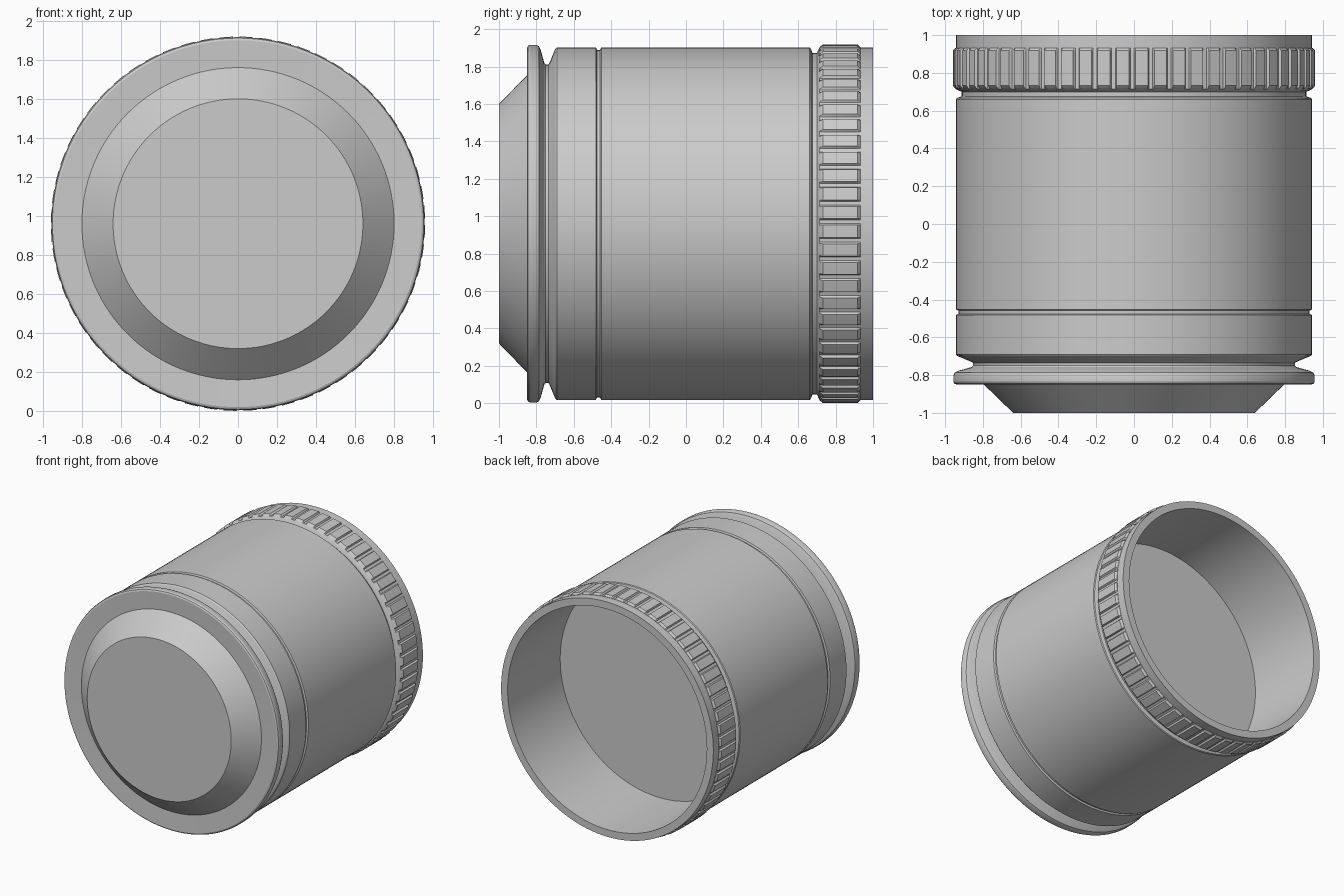
import bpy, bmesh, math

if "Cube" in bpy.data.objects:
    bpy.data.objects.remove(bpy.data.objects["Cube"])

CZ = 0.96          # height of the central axis


def finish(bm, name, angle=25):
    bmesh.ops.recalc_face_normals(bm, faces=bm.faces)
    me = bpy.data.meshes.new(name)
    bm.to_mesh(me)
    bm.free()
    ob = bpy.data.objects.new(name, me)
    bpy.context.collection.objects.link(ob)
    bpy.ops.object.select_all(action='DESELECT')
    ob.select_set(True)
    bpy.context.view_layer.objects.active = ob
    bpy.ops.object.shade_smooth_by_angle(angle=math.radians(angle))
    return ob


def sweep(bm, rings, closed=False):
    """Bridge rings of vertices; cap both ends unless the profile is closed."""
    n = len(rings[0])
    pairs = list(zip(rings, rings[1:]))
    if closed:
        pairs.append((rings[-1], rings[0]))
    else:
        bm.faces.new(rings[0])
        bm.faces.new(rings[-1])
    for a, b in pairs:
        for i in range(n):
            j = (i + 1) % n
            bm.faces.new((a[i], a[j], b[j], b[i]))


def point(r, y, a):
    return (r * math.cos(a), y, CZ + r * math.sin(a))


# Barrel: lathed from the front disc, over the outside, into the rear bore
profile = [
    (0.64, -1.0), (0.80, -0.845),                                   # front cone
    (0.94, -0.85), (0.951, -0.845), (0.956, -0.835),                # flange
    (0.956, -0.80), (0.95, -0.787), (0.93, -0.777), (0.858, -0.757),
    (0.852, -0.75), (0.852, -0.735), (0.86, -0.73),                 # neck
    (0.935, -0.699), (0.943, -0.69),
    (0.943, -0.482), (0.93, -0.476), (0.93, -0.459), (0.943, -0.453),  # thin groove
    (0.943, 0.66), (0.938, 0.667), (0.912, 0.676), (0.912, 0.70),   # rear groove
    (0.935, 0.71), (0.943, 0.715), (0.943, 1.0),
    (0.885, 1.0), (0.88, 0.34),                                     # rear bore
]
SEG = 128
bm = bmesh.new()
sweep(bm, [[bm.verts.new(point(r, y, 2 * math.pi * i / SEG)) for i in range(SEG)]
           for r, y in profile])
finish(bm, "barrel")

# Grip ring: raised pads split by narrow slots
TEETH = 60
step = 2 * math.pi / TEETH
outline = []       # (angle, is_pad)
for k in range(TEETH):
    for f, pad in ((0.0, 0), (0.20, 0), (0.27, 1), (0.60, 1), (0.93, 1)):
        outline.append(((k + f) * step, pad))
# (slot radius, pad radius, y)
sections = [(0.925, 0.925, 0.705), (0.945, 0.945, 0.715), (0.945, 0.959, 0.732),
            (0.945, 0.959, 0.918), (0.945, 0.945, 0.932), (0.925, 0.925, 0.932)]
bm = bmesh.new()
sweep(bm, [[bm.verts.new(point(hi if pad else lo, y, a)) for a, pad in outline]
           for lo, hi, y in sections], closed=True)
finish(bm, "grip_ring")
